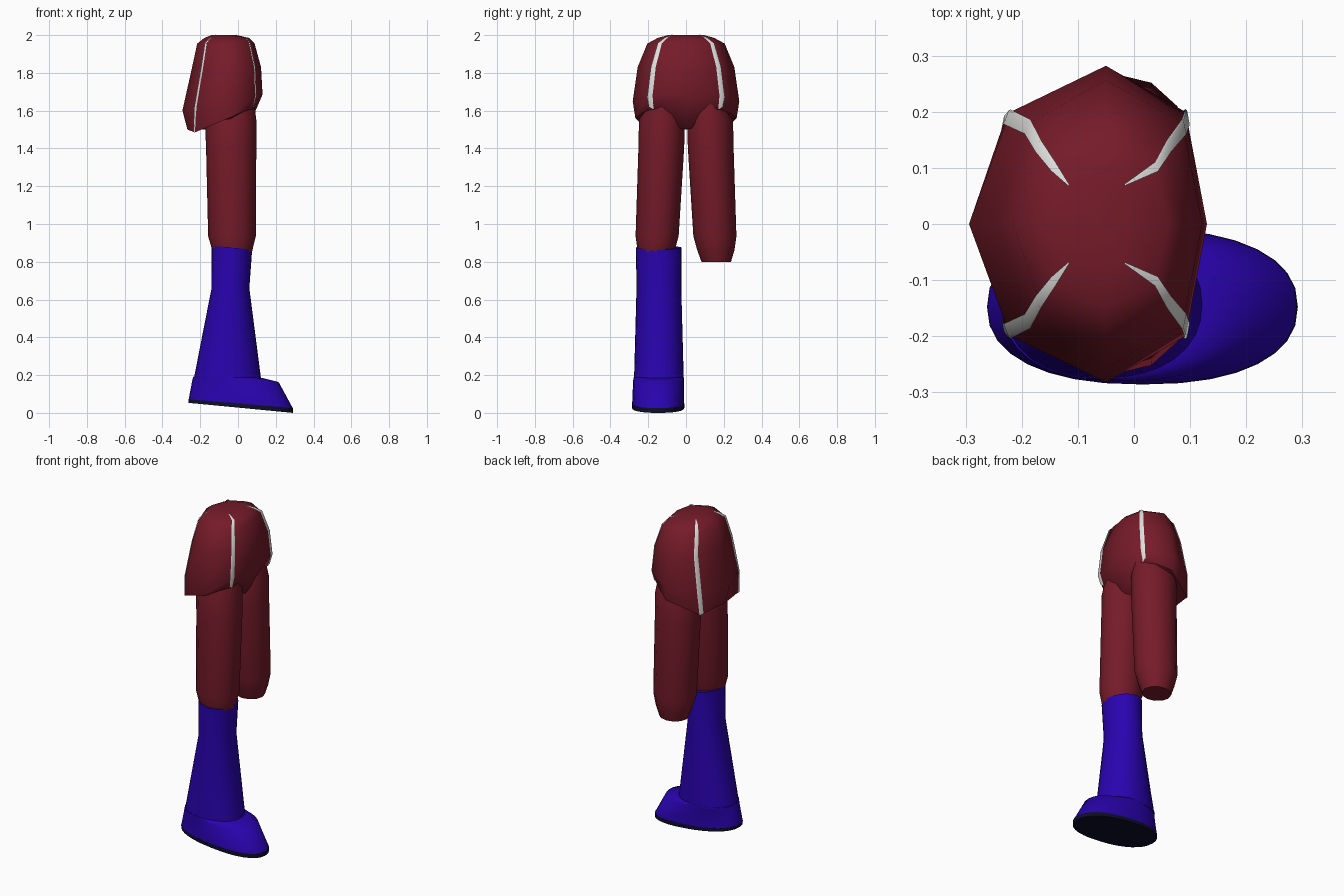
import bpy
import math
from mathutils import Vector

cube = bpy.data.objects.get("Cube")
if cube:
    bpy.data.objects.remove(cube, do_unlink=True)


def material(name, rgb):
    m = bpy.data.materials.new(name)
    m.use_nodes = True
    m.diffuse_color = (*rgb, 1)
    bsdf = m.node_tree.nodes["Principled BSDF"]
    bsdf.inputs["Base Color"].default_value = (*rgb, 1)
    bsdf.inputs["Roughness"].default_value = 0.8
    return m


MAROON = material("maroon cloth", (0.178, 0.011, 0.022))
BLUE = material("blue boot", (0.022, 0.001, 0.43))
WHITE = material("white trim", (0.75, 0.75, 0.74))
NAVY = material("dark navy sole", (0.004, 0.004, 0.024))


def make_object(name, verts, faces, mat, angle):
    mesh = bpy.data.meshes.new(name)
    mesh.from_pydata(verts, [], faces)
    mesh.materials.append(mat)
    obj = bpy.data.objects.new(name, mesh)
    bpy.context.collection.objects.link(obj)
    bpy.ops.object.select_all(action="DESELECT")
    obj.select_set(True)
    bpy.context.view_layer.objects.active = obj
    bpy.ops.object.shade_smooth_by_angle(angle=math.radians(angle))


def loft(name, rings, mat):
    """Skin counter-clockwise rings, listed from bottom to top, and cap both ends."""
    n = len(rings[0])
    verts = [p for ring in rings for p in ring]
    faces = [list(range(n))[::-1], list(range(len(verts) - n, len(verts)))]
    for r in range(len(rings) - 1):
        for i in range(n):
            j = (i + 1) % n
            a, b = r * n, (r + 1) * n
            faces.append([a + i, a + j, b + j, b + i])
    make_object(name, verts, faces, mat, 62)


def oval(x0, x1, y0, y1, z, tilt=0, power=2, n=32):
    """Rounded outline inside a box; tilt slopes its height along x."""
    ring = []
    for i in range(n):
        a = math.tau * i / n
        c, s = math.cos(a), math.sin(a)
        x = (x0 + x1) / 2 + (x1 - x0) / 2 * math.copysign(abs(c) ** (2 / power), c)
        y = (y0 + y1) / 2 + (y1 - y0) / 2 * math.copysign(abs(s) ** (2 / power), s)
        ring.append((x, y, z + tilt * x))
    return ring


# Hips: eight-sided rings, with a hem that rises over each leg
CX = -0.05


def hip_ring(xf, xb, hy, z, tilt=0, back_corner=0.7, hem=None):
    ring = []
    for i in range(8):
        a = math.tau * i / 8
        c, s = math.cos(a), math.sin(a)
        reach = xf - CX if c > 0 else CX - xb
        if i % 2:
            c = 0.79 if c > 0 else -back_corner
        x = CX + c * reach
        height = hem[min(i, 8 - i)] if hem else z + tilt * (x - CX)
        ring.append(Vector((x, s * hy, height)))
    return ring


hip_rings = [
    hip_ring(0.115, -0.268, 0.268, 0, back_corner=0.82,
             hem=(1.5, 1.62, 1.56, 1.485, 1.5)),
    hip_ring(0.13, -0.294, 0.282, 1.65, tilt=0.2),
    hip_ring(0.122, -0.243, 0.256, 1.83),
    hip_ring(0.088, -0.216, 0.205, 1.955),
    hip_ring(0.06, -0.178, 0.15, 1.985),
    hip_ring(-0.01, -0.14, 0.095, 2.0),
]
hip_rings[0][0].x = 0.05
loft("hips", hip_rings, MAROON)

# Trim: tapered strips along the four corners, almost wholly on the front and back
corner_names = {1: "front_left", 3: "back_left", 5: "back_right", 7: "front_right"}
for i, side in corner_names.items():
    centre = 4 if i in (3, 5) else 0
    verts = []
    for level, ring in enumerate(hip_rings):
        p = ring[i]
        taper = (1, 1, 0.95, 0.8, 0.6, 0.1)[level]
        out = Vector((p.x - CX, p.y, 0)).normalized() * 0.004
        out.z = 0.0008 * level
        for j in ((i - 1) % 8, i, (i + 1) % 8):
            step = (ring[j] - p).normalized() * taper
            step *= 0.026 if j == centre else 0.004
            verts.append(p + step + out)
    faces = []
    for k in range(len(hip_rings) - 1):
        for c in range(2):
            a = 3 * k + c
            faces.append([a, a + 1, a + 4, a + 3])
    make_object("trim_" + side, verts, faces, WHITE, 60)

# Thighs: mirrored tapered tubes with rounded lower ends
thigh_profile = [  # z, centre x, centre y, radius x, radius y
    (0.80, -0.03, 0.16, 0.086, 0.078),
    (0.86, -0.03, 0.158, 0.106, 0.098),
    (0.935, -0.032, 0.153, 0.126, 0.114),
    (1.4, -0.036, 0.131, 0.133, 0.121),
    (1.55, -0.039, 0.127, 0.136, 0.122),
    (1.65, -0.04, 0.125, 0.125, 0.085),
]
for name, side in (("left_thigh", 1), ("right_thigh", -1)):
    rings = [oval(cx - rx, cx + rx, side * cy - ry, side * cy + ry, z, n=12)
             for z, cx, cy, rx, ry in thigh_profile]
    loft(name, rings, MAROON)

# Right boot: flared shaft, foot and sole
loft("boot_shaft", [
    oval(-0.234, 0.122, -0.275, -0.012, 0.18, power=2.2),
    oval(-0.14, 0.06, -0.262, -0.025, 0.66),
    oval(-0.14, 0.075, -0.265, -0.025, 0.872, tilt=-0.09),
], BLUE)
loft("boot_foot", [
    oval(-0.261, 0.29, -0.285, -0.01, 0.05, tilt=-0.085, power=2.3),
    oval(-0.241, 0.215, -0.28, -0.011, 0.17, tilt=-0.03, power=2.15),
    oval(-0.236, 0.128, -0.276, -0.012, 0.188, tilt=-0.02, power=2.2),
], BLUE)
loft("boot_sole", [
    oval(-0.261, 0.292, -0.286, -0.009, 0.028, tilt=-0.096, power=2.3),
    oval(-0.262, 0.292, -0.286, -0.009, 0.05, tilt=-0.085, power=2.3),
], NAVY)
